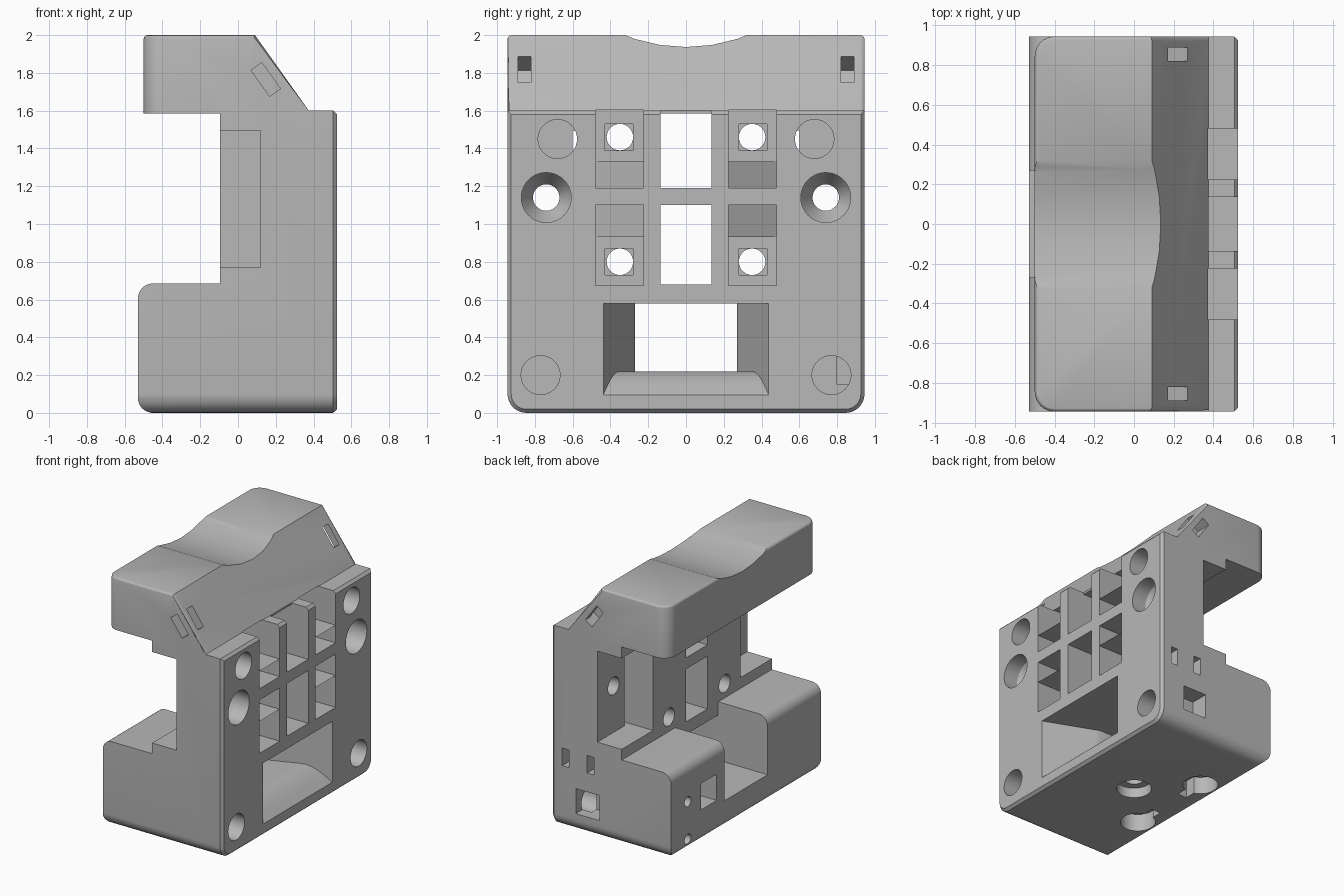
import bpy, bmesh, math
from mathutils import Vector

cube = bpy.data.objects.get("Cube")
if cube:
    bpy.data.objects.remove(cube, do_unlink=True)

grey = bpy.data.materials.new("matte grey")
grey.use_nodes = True
grey.diffuse_color = (0.48, 0.48, 0.48, 1)
grey.node_tree.nodes["Principled BSDF"].inputs["Base Color"].default_value = (0.48, 0.48, 0.48, 1)

W = 0.945  # half width along y


def loft(name, sections):
    """Closed solid through matching rings of points."""
    bm = bmesh.new()
    rings = [[bm.verts.new(p) for p in s] for s in sections]
    n = len(rings[0])
    for a, b in zip(rings, rings[1:]):
        for i in range(n):
            bm.faces.new((a[i], a[(i + 1) % n], b[(i + 1) % n], b[i]))
    bm.faces.new(rings[0])
    bm.faces.new(rings[-1])
    bmesh.ops.recalc_face_normals(bm, faces=bm.faces)
    me = bpy.data.meshes.new(name)
    bm.to_mesh(me)
    bm.free()
    ob = bpy.data.objects.new(name, me)
    bpy.context.collection.objects.link(ob)
    me.materials.append(grey)
    return ob


def box(x0, x1, y0, y1, z0, z1):
    return loft("cutter", [[(x, y0, z0), (x, y1, z0), (x, y1, z1), (x, y0, z1)] for x in (x0, x1)])


def rod(axis, centre, stations):
    """Round solid along an axis; stations are (position, radius)."""
    rings = []
    for pos, r in stations:
        ring = []
        for i in range(40):
            t = math.tau * i / 40
            p = [centre[0] + r * math.cos(t), centre[1] + r * math.sin(t)]
            p.insert(axis, pos)
            ring.append(p)
        rings.append(ring)
    return loft("cutter", rings)


def arc(cx, cz, r, start, end, steps=8):
    angles = [math.radians(start + (end - start) * i / steps) for i in range(steps + 1)]
    return [(cx + r * math.cos(a), cz + r * math.sin(a)) for a in angles]


def boolean(cutter, operation="DIFFERENCE"):
    mod = body.modifiers.new("cut", "BOOLEAN")
    mod.operation = operation
    mod.solver = "EXACT"
    mod.object = cutter
    bpy.context.view_layer.objects.active = body
    bpy.ops.object.modifier_apply(modifier=mod.name)
    bpy.data.objects.remove(cutter, do_unlink=True)


# Main C-shaped body
profile = (arc(-0.45, 0.08, 0.08, 270, 180) + arc(-0.45, 0.605, 0.08, 180, 90)
           + [(-0.095, 0.685), (-0.095, 1.585), (-0.5, 1.585), (-0.5, 2), (0.09, 2),
              (0.375, 1.6), (0.505, 1.6), (0.525, 1.58), (0.525, 0)])
body = loft("bracket_body", [[(x, y, z if z > 0.001 else -0.001) for x, z in profile]
                             for y in (-W - 0.0002, W + 0.0002)])


# Rounded arm corners, then softened upper edges
def bevel(test, offset, segments):
    bm = bmesh.new()
    bm.from_mesh(body.data)
    edges = [e for e in bm.edges if test(e.verts[0].co, e.verts[1].co)]
    bmesh.ops.bevel(bm, geom=edges, offset=offset, segments=segments, profile=0.5, affect="EDGES")
    bm.to_mesh(body.data)
    bm.free()


bevel(lambda a, b: abs(a.x + 0.5) < 0.001 and abs(b.x + 0.5) < 0.001 and abs(a.z - b.z) > 0.3, 0.1, 8)


def upper_rim(a, b):
    across = abs(a.y) > 0.9 and abs(b.y) > 0.9 and abs(a.y - b.y) > 1
    if min(a.z, b.z) > 1.99:
        return not (across and a.x > 0)
    return min(a.z, b.z) > 1.59 and max(a.z, b.z) > 1.99 and abs(a.y - b.y) < 0.01 and max(a.x, b.x) > 0.3


bevel(upper_rim, 0.022, 3)

# Rounded lower sides and chamfered front plate border
def outline(inset):
    side = W - inset
    return (arc(-W + 0.1, 0.1, 0.1 - inset, 180, 270) + arc(W - 0.1, 0.1, 0.1 - inset, 270, 360)
            + [(side, 2.2), (-side, 2.2)])


boolean(loft("slab", [[(x, y, z) for y, z in outline(i)]
                      for x, i in ((-1, 0), (0.503, 0), (0.53, 0.024))]), "INTERSECT")

# Saddle dip across the top
boolean(rod(0, (0, 2.82), [(-1, 0.883), (1, 0.883)]))

# Rear gap and flared window
boolean(box(-0.7, -0.095, -0.27, 0.27, 0.22, 0.8))
boolean(box(-0.2, 0.2, -0.27, 0.27, 0.22, 0.58))
funnel = []
for i in range(13):
    x = 0.1 + 0.43 * i / 12
    w = 0.27 + 0.17 * i / 12
    u = min(1, (0.53 - x) / 0.22)
    low = 0.09 + 0.13 * math.sin(u * math.pi / 2)
    funnel.append([(x, -w, low), (x, w, low), (x, w, 0.58), (x, -w, 0.58)])
boolean(loft("cutter", funnel))

# Central slots
for z0, z1 in ((0.68, 1.1), (1.19, 1.602)):
    boolean(box(-0.3, 0.6, -0.135, 0.135, z0, z1 if z1 < 1.5 else 1.585))
boolean(box(0.375, 0.6, -0.135, 0.135, 1.5, 1.65))

for s in (-1, 1):
    def sbox(x0, x1, y0, y1, z0, z1):
        return box(x0, x1, *sorted((s * y0, s * y1)), z0, z1)

    # Terminal cells with ramp, nut seat and screw hole
    for z0, z1, ramp0, ramp1, hole in ((1.33, 1.603, 1.19, 1.33, 1.46), (0.675, 0.93, 0.93, 1.1, 0.8)):
        boolean(sbox(0.12, 0.6, 0.225, 0.48, z0, z1))
        wedge = [(0.6, 0.225), (0.6, 0.48), (0.12, 0.48), (0.28, 0.225)]
        boolean(loft("cutter", [[(x, s * y, z) for x, y in wedge] for z in (ramp0, ramp1)]))
        boolean(sbox(0.04, 0.2, 0.28, 0.43, hole - 0.07, hole + 0.07))
        boolean(rod(0, (s * 0.35, hole), [(-0.3, 0.07), (0.3, 0.07)]))

    # Side pockets with an inner groove
    boolean(sbox(-0.3, 0.12, 0.55, 1.1, 0.77, 1.495))
    boolean(sbox(0, 0.25, 0.55, 0.6, 0.77, 1.495))

    # Blind corner holes and countersunk screw holes
    for y, z in ((0.68, 1.45), (0.77, 0.2)):
        boolean(rod(0, (s * y, z), [(0.23, 0.103), (0.6, 0.103)]))
    boolean(rod(0, (s * 0.74, 1.14), [(0, 0.07), (0.3, 0.07), (0.4, 0.132), (0.6, 0.132)]))

    # Strap slots through the slope and out of the side
    along, out = Vector((0.58, 0, -0.814)), Vector((0.814, 0, 0.58))
    mid = Vector((0.147, 0, 1.765))
    for reach, far in ((0.035, 1.1), (0.2, 0.89)):
        rings = []
        for y in (0.82, far):
            rings.append([mid + along * a + out * o + Vector((0, s * y, 0))
                          for a, o in ((-0.085, -0.035), (0.085, -0.035), (0.085, reach), (-0.085, reach))])
        boolean(loft("cutter", rings))

    # Keyhole sockets underneath
    boolean(rod(2, (-0.34, s * 0.36), [(-0.1, 0.13), (0.14, 0.13)]))
    boolean(sbox(-0.38, -0.3, 0.15, 0.3, -0.1, 0.14))

# Stepped hole in the floor
boolean(rod(2, (0, 0), [(-0.1, 0.13), (0.08, 0.13), (0.081, 0.07), (0.3, 0.07)]))

# Openings on the left end and the rear
for x0, x1, z0, z1 in ((0.1, 0.31, 0.15, 0.35), (0.37, 0.43, 0.5, 0.64), (0.15, 0.21, 0.5, 0.64)):
    boolean(box(x0, x1, 0.8, 1.1, z0, z1))
boolean(box(-0.7, -0.35, 0.37, 0.57, 0.26, 0.47))
for z in (0.09, 0.39):
    boolean(rod(0, (0.735, z), [(-0.7, 0.04), (-0.4, 0.04)]))

# Smooth the curved faces, keep the hard edges
bpy.ops.object.select_all(action="DESELECT")
body.select_set(True)
bpy.context.view_layer.objects.active = body
bpy.ops.object.shade_smooth_by_angle(angle=math.radians(25))
